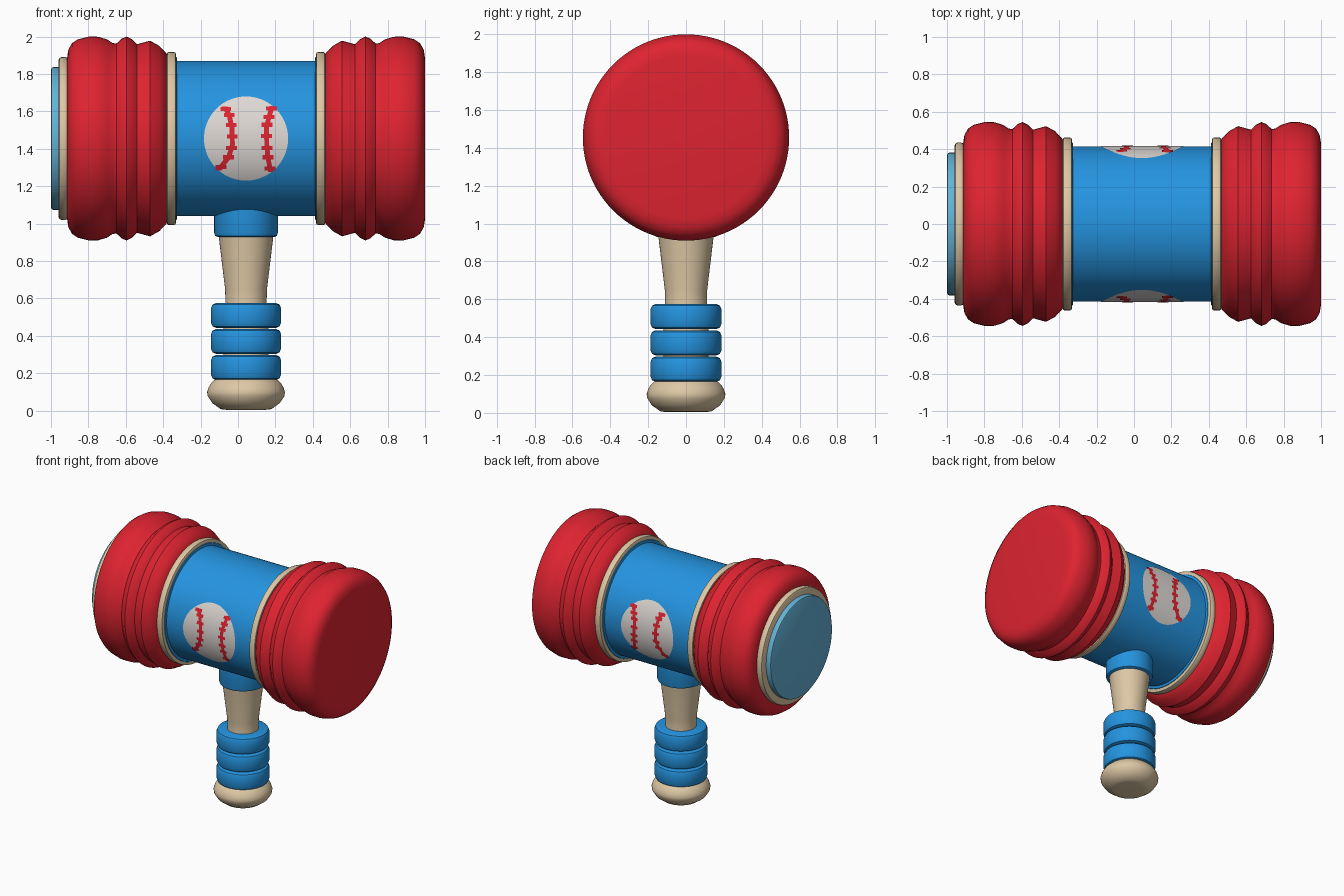
import bpy, bmesh, math

if "Cube" in bpy.data.objects:
    bpy.data.objects.remove(bpy.data.objects["Cube"])

MID = 0.043      # handle line, also the mirror line of the head
AXIS_Z = 1.455   # height of the head's axis
BODY_R = 0.415


def material(name, rgb):
    m = bpy.data.materials.new(name)
    m.use_nodes = True
    m.diffuse_color = (*rgb, 1)
    m.node_tree.nodes["Principled BSDF"].inputs["Base Color"].default_value = (*rgb, 1)
    return m


RED = material("red", (0.73, 0.017, 0.03))
BLUE = material("blue", (0.018, 0.296, 0.745))
CREAM = material("cream", (0.73, 0.578, 0.376))
WHITE = material("off white", (0.73, 0.69, 0.66))
SKY = material("light blue", (0.127, 0.445, 0.68))


def finish(name, bm, mat, angle=38):
    mesh = bpy.data.meshes.new(name)
    bm.to_mesh(mesh)
    bm.free()
    mesh.materials.append(mat)
    ob = bpy.data.objects.new(name, mesh)
    bpy.context.collection.objects.link(ob)
    bpy.ops.object.select_all(action='DESELECT')
    ob.select_set(True)
    bpy.context.view_layer.objects.active = ob
    bpy.ops.object.shade_smooth_by_angle(angle=math.radians(angle))
    return ob


def lathe(name, profile, mat, place, segs=64):
    """Turn (radius, height) points; place maps (a, b, height) to a position."""
    bm = bmesh.new()
    rings = []
    for r, h in profile:
        turn = [2 * math.pi * i / segs for i in range(segs)]
        rings.append([bm.verts.new(place(r * math.cos(t), r * math.sin(t), h)) for t in turn])
    for lo, hi in zip(rings, rings[1:]):
        for i in range(segs):
            j = (i + 1) % segs
            bm.faces.new((lo[i], lo[j], hi[j], hi[i]))
    bm.faces.new(rings[0])
    bm.faces.new(rings[-1])
    bmesh.ops.recalc_face_normals(bm, faces=bm.faces)
    return finish(name, bm, mat)


def upright(a, b, h):
    return (MID + a, b, h)


def sideways(sign):
    return lambda a, b, h: (MID + sign * h, a, AXIS_Z + b)


def band(r, lo, hi, c):
    """Profile of a disc with chamfered rims."""
    return [(r - c, lo), (r - c * 0.3, lo + c * 0.3), (r, lo + c),
            (r, hi - c), (r - c * 0.3, hi - c * 0.3), (r - c, hi)]


# Head: body, ribbed ends and trim rings
lathe("head_body", [(BODY_R, -0.39), (BODY_R, 0.39)], BLUE, sideways(1), 96)
ribs = [(0.42, 0.42), (0.455, 0.425), (0.495, 0.463), (0.523, 0.513), (0.513, 0.55),
        (0.504, 0.583), (0.53, 0.608), (0.545, 0.638), (0.535, 0.663), (0.508, 0.693),
        (0.51, 0.713), (0.53, 0.743), (0.544, 0.79), (0.545, 0.84), (0.53, 0.9),
        (0.51, 0.93), (0.475, 0.95), (0.43, 0.957)]
for side, sign in (("left", 1), ("right", -1)):
    lathe(side + "_ribbed_end", ribs, RED, sideways(sign), 96)
    lathe(side + "_trim_ring", band(0.463, 0.374, 0.424, 0.012), CREAM, sideways(sign), 96)
    lathe(side + "_inner_ring", band(0.436, 0.369, 0.40, 0.006), BLUE, sideways(sign), 96)

# Cap on the right end
lathe("cap_ring", band(0.436, 0.95, 1.003, 0.018), CREAM, sideways(-1))
lathe("cap_disc", band(0.382, 0.97, 1.043, 0.014), SKY, sideways(-1))

# Handle
lathe("handle_collar", [(0.15, 0.928), (0.165, 0.935), (0.17, 0.95), (0.17, 1.12)],
      BLUE, upright)
lathe("handle_shaft", [(0.12, 0.12), (0.12, 0.5), (0.11, 0.58), (0.112, 0.65), (0.147, 0.94)],
      CREAM, upright)
for i in range(3):
    base = 0.165 + i * 0.139
    lathe(f"grip_ring_{i + 1}", band(0.187, base, base + 0.132, 0.026), BLUE, upright)
lathe("pommel", [(0.1, 0.004), (0.135, 0.008), (0.18, 0.04), (0.205, 0.078),
                 (0.208, 0.1), (0.2, 0.125), (0.185, 0.15), (0.165, 0.168)], CREAM, upright)


# Ball emblem, wrapped on the front and back of the body
def wrap(x, z, side, lift):
    r = BODY_R + lift
    return (x, side * math.sqrt(r * r - (z - AXIS_Z) ** 2), z)


def strip(bm, edges, side, lift):
    """Wrapped ribbon through (x_left, x_right, z) rows."""
    rows = [[bm.verts.new(wrap(x, z, side, lift)) for x in (a, b)] for a, b, z in edges]
    for p, q in zip(rows, rows[1:]):
        f = bm.faces.new((p[0], p[1], q[1], q[0]))
        f.normal_update()
        if f.normal.y * side < 0:
            f.normal_flip()


SEAMS = [
    [(-0.072, 1.625), (-0.047, 1.58), (-0.032, 1.51), (-0.03, 1.42), (-0.05, 1.355), (-0.105, 1.285)],
    [(0.183, 1.63), (0.166, 1.57), (0.152, 1.515), (0.154, 1.42), (0.16, 1.355), (0.175, 1.275)],
]
for label, side in (("front", -1), ("back", 1)):
    bm = bmesh.new()
    n, rad = 32, 0.225
    rows = []
    for i in range(n + 1):
        t = math.pi * (0.01 + 0.98 * i / n)
        half = rad * math.sin(t)
        rows.append((MID - half, MID + half, AXIS_Z + rad * math.cos(t)))
    strip(bm, rows, side, 0.003)
    finish(label + "_ball", bm, WHITE)

    bm = bmesh.new()
    for seam in SEAMS:
        rows = []
        for (x0, z0), (x1, z1) in zip(seam, seam[1:]):
            w = 0.013 * math.hypot(x1 - x0, z1 - z0) / abs(z1 - z0)
            for k in range(4):
                x, z = x0 + (x1 - x0) * k / 4, z0 + (z1 - z0) * k / 4
                rows.append((x - w, x + w, z))
        rows.append((seam[-1][0] - w, seam[-1][0] + w, seam[-1][1]))
        strip(bm, rows, side, 0.006)
        # short cross stitches
        for a, b, z in rows[1:-1:3]:
            c = (a + b) / 2
            strip(bm, [(c - 0.029, c + 0.029, z + 0.011), (c - 0.029, c + 0.029, z - 0.011)],
                  side, 0.007)
    finish(label + "_stitches", bm, RED)
